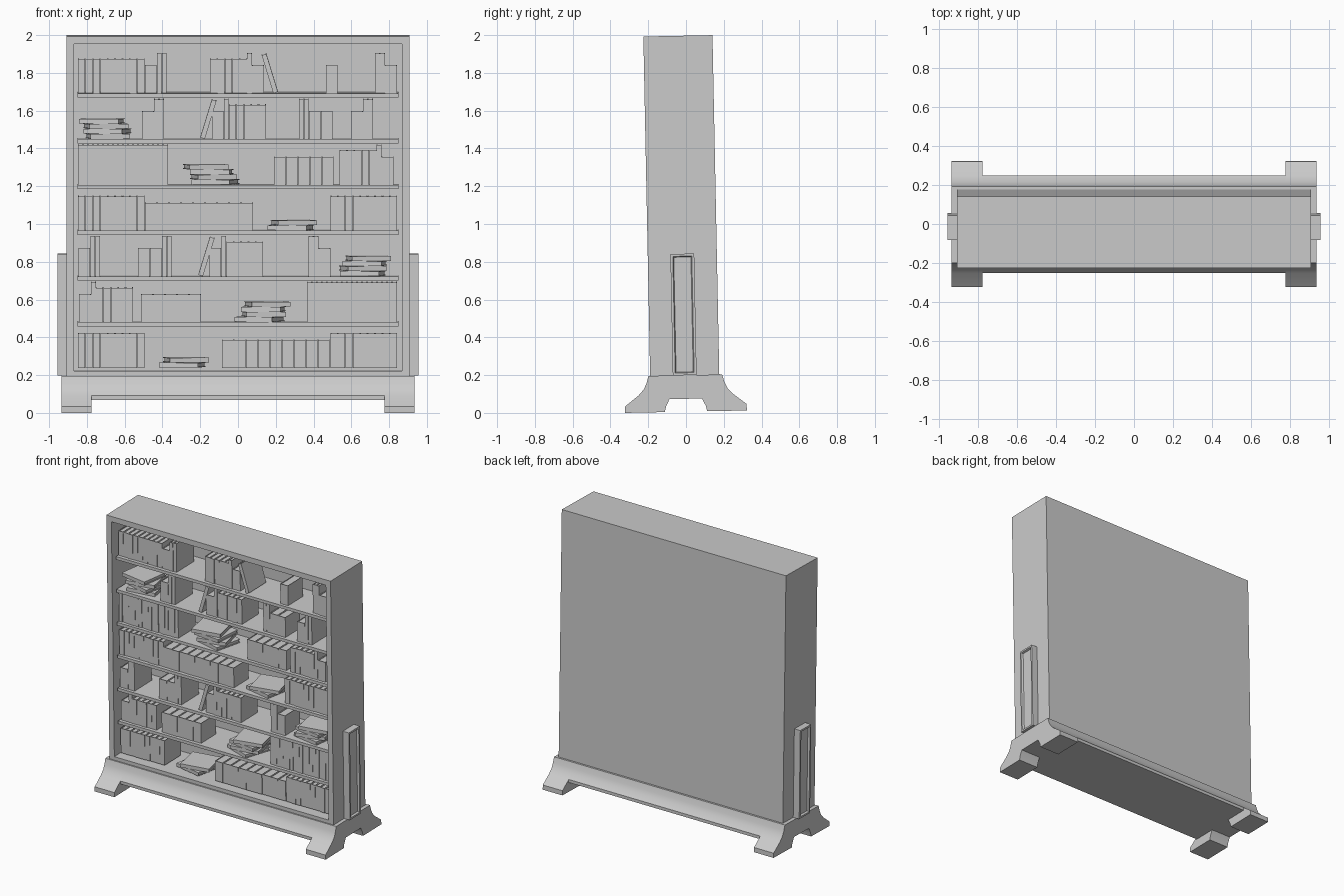
import bpy, bmesh, random
from math import radians
from mathutils import Matrix, Vector

if "Cube" in bpy.data.objects:
    bpy.data.objects.remove(bpy.data.objects["Cube"])

random.seed(4)
# the whole bookcase leans slightly forward
LEAN = Matrix.Translation((0, 0, 0.0065)) @ Matrix.Rotation(0.02, 4, 'X')


def finish(bm, name, smooth=False):
    bmesh.ops.recalc_face_normals(bm, faces=bm.faces)
    bm.transform(LEAN)
    me = bpy.data.meshes.new(name)
    bm.to_mesh(me)
    bm.free()
    ob = bpy.data.objects.new(name, me)
    bpy.context.collection.objects.link(ob)
    if smooth:
        bpy.ops.object.select_all(action='DESELECT')
        ob.select_set(True)
        bpy.context.view_layer.objects.active = ob
        bpy.ops.object.shade_smooth_by_angle(angle=radians(35))
    return ob


def add_box(bm, lo, hi, m=Matrix()):
    lo, hi = Vector(lo), Vector(hi)
    mat = m @ Matrix.Translation((lo + hi) / 2) @ Matrix.Diagonal((*(hi - lo), 1))
    return bmesh.ops.create_cube(bm, size=1, matrix=mat)["verts"]


def face_towards(bm, direction):
    bm.normal_update()
    return max(bm.faces, key=lambda f: f.normal.dot(Vector(direction)))


def sweep_x(name, half, x0, x1):
    # extrude a front/back symmetric (y, z) profile along x
    prof = half + [(-y, z) for y, z in reversed(half)]
    bm = bmesh.new()
    f = bm.faces.new([bm.verts.new((x0, y, z)) for y, z in prof])
    g = bmesh.ops.extrude_face_region(bm, geom=[f])["geom"]
    bmesh.ops.translate(bm, vec=(x1 - x0, 0, 0),
                        verts=[v for v in g if isinstance(v, bmesh.types.BMVert)])
    finish(bm, name, True)


# base: flared feet at the ends and a rail between them
flare = [(0.195, 0.193), (0.206, 0.155), (0.221, 0.122), (0.25, 0.09)]
foot = flare + [(0.322, 0.034), (0.322, 0), (0.112, 0), (0.105, 0.03), (0.086, 0.068)]
sweep_x("left_foot", foot, -0.934, -0.775)
sweep_x("right_foot", foot, 0.775, 0.934)
sweep_x("base_rail", flare + [(0.25, 0.068)], -0.775, 0.775)

# case: box with the front face inset and pushed in
FRONT, BACK, INNER = -0.186, 0.18, 0.13
bm = bmesh.new()
add_box(bm, (-0.907, FRONT, 0.19), (0.907, BACK, 1.99))
f = face_towards(bm, (0, -1, 0))
bmesh.ops.inset_individual(bm, faces=[f], thickness=0.056)
for v in f.verts:
    if v.co.z < 1:
        v.co.z -= 0.011
f = bmesh.ops.extrude_discrete_faces(bm, faces=[f])["faces"][0]
bmesh.ops.translate(bm, vec=(0, INNER - FRONT, 0), verts=f.verts)
finish(bm, "case")

# shelves
SHELF_Z = [0.235 + 0.2423 * i for i in range(7)]
for i, z in enumerate(SHELF_Z[1:]):
    bm = bmesh.new()
    add_box(bm, (-0.851, FRONT + 0.025, z - 0.022), (0.851, INNER, z))
    finish(bm, f"shelf_{i + 1}")

# framed panels on both sides
for side, name in ((-1, "left_side_panel"), (1, "right_side_panel")):
    bm = bmesh.new()
    xs = sorted((side * 0.9, side * 0.955))
    add_box(bm, (xs[0], -0.066, 0.193), (xs[1], 0.06, 0.836))
    f = face_towards(bm, (side, 0, 0))
    bmesh.ops.inset_individual(bm, faces=[f], thickness=0.018)
    bmesh.ops.inset_individual(bm, faces=[f], thickness=0.007, depth=-0.014)
    finish(bm, name)

# book sizes: width, height, depth
KIND = {"s": (0.0635, 0.146, 0.17), "m": (0.0393, 0.181, 0.19), "t": (0.0265, 0.21, 0.2)}


def add_book(bm, kind, m):
    # spine faces -y, standing on z = 0 with its left edge at x = 0
    w, h, d = KIND[kind]
    w -= 0.001
    c = 0.004
    add_box(bm, (0, 0, 0), (w, c, h), m)
    add_box(bm, (0, c, 0), (c, d, h), m)
    add_box(bm, (w - c, c, 0), (w, d, h), m)
    add_box(bm, (c, c, 0.005), (w - c, d - 0.006, h - 0.005), m)


# per shelf, from the bottom: left edge and sequence of standing books
ROWS = [
    [(-0.847, "m" * 9), (-0.085, "s" * 9), (0.49, "m" * 9)],
    [(-0.842, "st" + "m" * 5), (-0.513, "s" * 5), (0.365, "t" * 18)],
    [(-0.845, "stt"), (-0.53, "sstt"), (-0.152, "st" + "m" * 5), (0.374, "tts")],
    [(-0.847, "m" * 9), (-0.492, "s" * 9), (0.49, "m" * 9)],
    [(-0.847, "t" * 18), (0.19, "s" * 5), (0.538, "m" * 5 + "ts")],
    [(-0.508, "stt"), (-0.138, "st" + "m" * 5), (0.322, "ttss"), (0.598, "stt")],
    [(-0.847, "m" * 9 + "stt"), (-0.148, "m" * 5 + "ts"), (0.465, "s"), (0.725, "tts")],
]
for i, rows in enumerate(ROWS):
    bm = bmesh.new()
    for x, kinds in rows:
        for k in kinds:
            y = FRONT + 0.045 + random.uniform(0, 0.006)
            add_book(bm, k, Matrix.Translation((x, y, SHELF_Z[i])))
            x += KIND[k][0]
    finish(bm, f"standing_books_{i + 1}")

# leaning books: shelf, left edge, lean in degrees
bm = bmesh.new()
for i, x, a in ((2, -0.21, 17), (5, -0.2, 17), (6, 0.187, -17)):
    lift = 0.0265 * 0.29 if a > 0 else 0
    add_book(bm, "t", Matrix.Translation((x, FRONT + 0.045, SHELF_Z[i] + lift))
             @ Matrix.Rotation(radians(a), 4, 'Y'))
finish(bm, "leaning_books")

# lying stacks: shelf, centre x, (x shift, turn in degrees) from the bottom up
STACKS = [
    (0, -0.285, [(-0.01, -12), (0.01, 10)]),
    (0 + 1, 0.135, [(-0.02, -20), (0.0, 8), (0.0, -8), (0.02, 12)]),
    (2, 0.67, [(-0.01, -10), (-0.01, 14), (0.0, -8), (0.02, 10)]),
    (3, 0.285, [(-0.005, -12), (0.01, 12)]),
    (4, -0.14, [(0.02, -15), (0.01, 12), (0.0, -6), (-0.03, 10)]),
    (5, -0.69, [(0.0, 8), (0.0, -15), (-0.01, 10), (-0.03, -10)]),
]
for i, cx, books in STACKS:
    bm = bmesh.new()
    w, h, d = KIND["t"]
    for n, (dx, turn) in enumerate(books):
        m = (Matrix.Translation((cx + dx, -0.03, SHELF_Z[i] + n * w + w))
             @ Matrix.Rotation(radians(turn), 4, 'Z')
             @ Matrix.Translation((-h / 2, -d / 2, 0))
             @ Matrix.Rotation(radians(90), 4, 'Y'))
        add_book(bm, "t", m)
    finish(bm, f"book_stack_{i + 1}")
